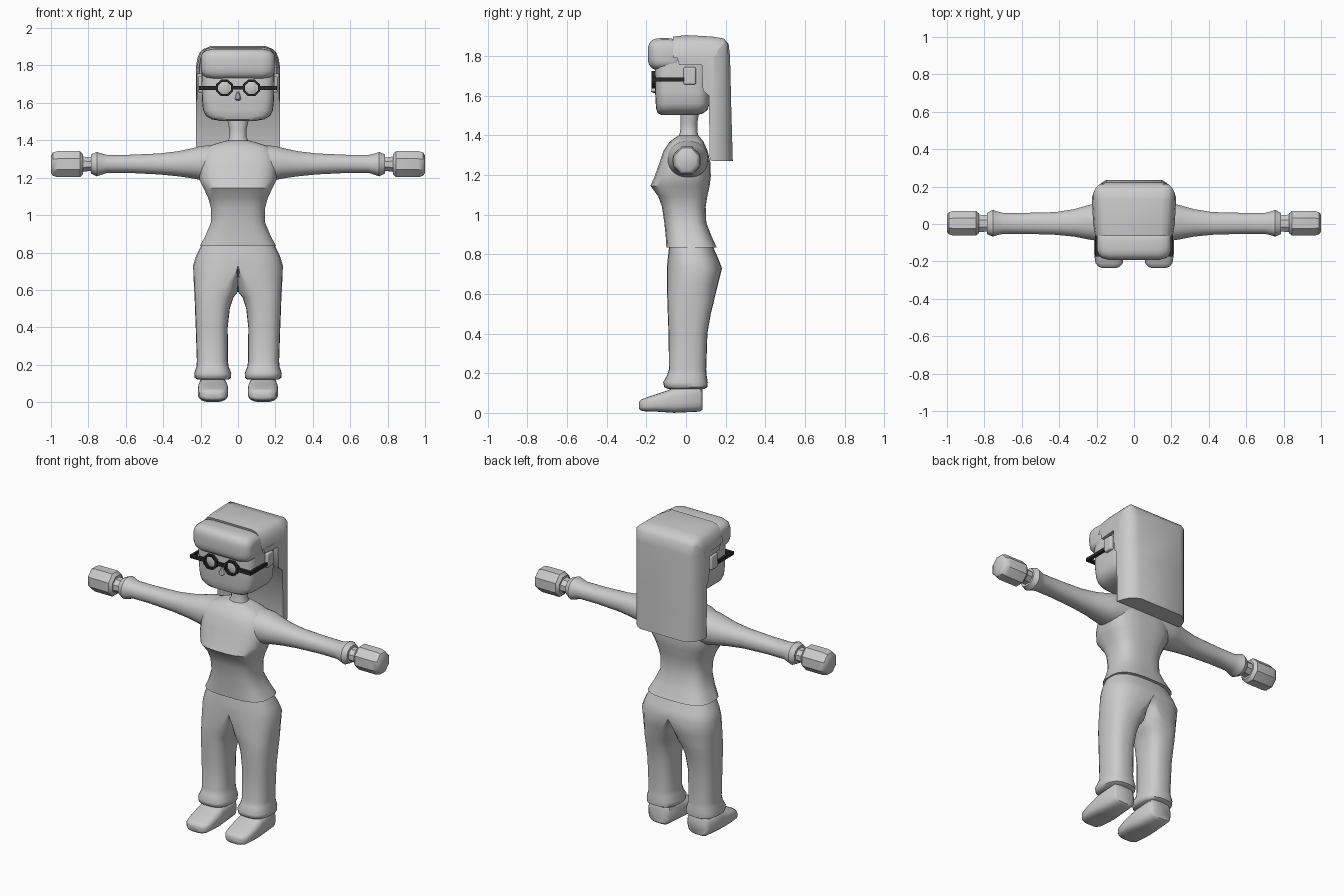
import bpy, bmesh, math


def material(name, c):
    m = bpy.data.materials.new(name)
    m.diffuse_color = (c, c, c, 1)
    return m


GREY = material("plain grey", 0.6)
BLACK = material("glasses black", 0.02)


def finish(bm, name, mat=GREY, mirror=False, angle=40, bevel=0):
    bmesh.ops.recalc_face_normals(bm, faces=bm.faces[:])
    me = bpy.data.meshes.new(name)
    bm.to_mesh(me)
    bm.free()
    ob = bpy.data.objects.new(name, me)
    bpy.context.collection.objects.link(ob)
    me.materials.append(mat)
    bpy.ops.object.select_all(action='DESELECT')
    ob.select_set(True)
    bpy.context.view_layer.objects.active = ob
    bpy.ops.object.shade_smooth_by_angle(angle=math.radians(angle))
    if bevel:
        b = ob.modifiers.new("round", 'BEVEL')
        b.width, b.segments = bevel, 4
    if mirror:
        m = ob.modifiers.new("mirror", 'MIRROR')
        m.merge_threshold = 0.0005
    return ob


def skin(rings, caps=True):
    bm = bmesh.new()
    vs = [[bm.verts.new(p) for p in r] for r in rings]
    n = len(vs[0])
    for a, b in zip(vs, vs[1:]):
        for i in range(n):
            j = (i + 1) % n
            bm.faces.new((a[i], a[j], b[j], b[i]))
    if caps:
        bm.faces.new(vs[0])
        bm.faces.new(vs[-1])
    return bm


def spow(v, n):
    return math.copysign(abs(v) ** (2 / n), v)


def loft(name, axis, stations, n=2.6, seg=24, **kw):
    """Rounded sections (position, a0, a1, b0, b1) stacked along an axis."""
    rings = []
    for t, a0, a1, b0, b1 in stations:
        ring = []
        for i in range(seg):
            w = 2 * math.pi * (i + 0.5) / seg
            a = (a0 + a1) / 2 + (a1 - a0) / 2 * spow(math.cos(w), n)
            b = (b0 + b1) / 2 + (b1 - b0) / 2 * spow(math.sin(w), n)
            ring.append({'x': (t, a, b), 'y': (a, t, b), 'z': (a, b, t)}[axis])
        rings.append(ring)
    return finish(skin(rings), name, **kw)


def upright(rows):
    """Symmetric sections given as (z, half width, y0, y1)."""
    return [(z, -w, w, y0, y1) for z, w, y0, y1 in rows]


def box(name, x0, x1, y0, y1, z0, z1, **kw):
    bm = bmesh.new()
    bmesh.ops.create_cube(bm, size=1)
    for v in bm.verts:
        v.co = ((x0 + x1) / 2 + v.co.x * (x1 - x0), (y0 + y1) / 2 + v.co.y * (y1 - y0),
                (z0 + z1) / 2 + v.co.z * (z1 - z0))
    return finish(bm, name, **kw)


# Shirt body, with flared hem, waist, bust and shoulders
loft("shirt", 'z', upright([
    (0.835, 0.205, -0.10, 0.155), (0.89, 0.175, -0.103, 0.13), (0.96, 0.146, -0.11, 0.103),
    (1.04, 0.146, -0.122, 0.10), (1.09, 0.16, -0.14, 0.108), (1.145, 0.185, -0.18, 0.12),
    (1.19, 0.208, -0.16, 0.126), (1.26, 0.21, -0.135, 0.124), (1.32, 0.2, -0.115, 0.11),
    (1.365, 0.17, -0.085, 0.09), (1.385, 0.11, -0.06, 0.075), (1.40, 0.055, -0.035, 0.06)]), n=3)

# Sleeves, wrists and hands
loft("sleeve", 'x', [
    (0.10, -0.10, 0.115, 1.19, 1.378), (0.20, -0.09, 0.112, 1.187, 1.37),
    (0.25, -0.082, 0.10, 1.197, 1.357), (0.32, -0.068, 0.08, 1.207, 1.342),
    (0.42, -0.058, 0.064, 1.217, 1.33), (0.58, -0.053, 0.06, 1.225, 1.323),
    (0.70, -0.053, 0.06, 1.225, 1.322), (0.73, -0.06, 0.067, 1.215, 1.33),
    (0.755, -0.068, 0.076, 1.207, 1.338), (0.785, -0.055, 0.06, 1.222, 1.325)],
    n=2.2, mirror=True)
loft("wrist", 'x', [(0.76, -0.045, 0.052, 1.23, 1.315), (0.80, -0.045, 0.052, 1.232, 1.312),
                    (0.85, -0.05, 0.055, 1.225, 1.32)], n=2, seg=8, mirror=True)
loft("hand", 'x', [(0.828, -0.052, 0.06, 1.215, 1.33), (0.845, -0.068, 0.076, 1.197, 1.348),
                   (0.965, -0.068, 0.076, 1.197, 1.348), (0.99, -0.06, 0.068, 1.205, 1.34),
                   (1.0, -0.045, 0.053, 1.222, 1.322)], n=2, seg=8, mirror=True)


# Trousers: one leg that opens into half of the hips, mirrored
def leg_ring(z, inner, mid, outer, y0, y1):
    ring = []
    for i in range(24):
        w = 2 * math.pi * i / 24 - math.pi / 2
        c = spow(math.cos(w), 2.6)
        r = outer - mid if i <= 12 else mid - inner
        ring.append((mid + r * c, (y0 + y1) / 2 + (y1 - y0) / 2 * spow(math.sin(w), 2.6), z))
    return ring


trousers = skin([leg_ring(*s) for s in [
    (0.12, 0.05, 0.135, 0.215, -0.09, 0.09), (0.13, 0.037, 0.135, 0.232, -0.11, 0.108),
    (0.155, 0.036, 0.135, 0.234, -0.115, 0.11), (0.19, 0.05, 0.135, 0.222, -0.095, 0.104),
    (0.22, 0.054, 0.135, 0.22, -0.086, 0.102), (0.40, 0.055, 0.135, 0.226, -0.088, 0.108),
    (0.50, 0.044, 0.13, 0.23, -0.092, 0.125), (0.56, 0.024, 0.12, 0.232, -0.094, 0.14),
    (0.59, 0.0, 0.10, 0.234, -0.095, 0.147), (0.65, 0.0, 0.05, 0.237, -0.097, 0.162),
    (0.73, 0.0, 0.0, 0.24, -0.097, 0.182), (0.78, 0.0, 0.0, 0.225, -0.092, 0.162),
    (0.84, 0.0, 0.0, 0.195, -0.085, 0.135)]])
bmesh.ops.delete(trousers, geom=[f for f in trousers.faces
                                 if all(abs(v.co.x) < 1e-5 for v in f.verts)], context='FACES')
bmesh.ops.remove_doubles(trousers, verts=trousers.verts[:], dist=0.0005)
finish(trousers, "trousers", mirror=True, angle=55)

# Shoes
loft("shoe", 'y', [
    (0.082, 0.075, 0.197, 0.015, 0.12), (0.07, 0.06, 0.208, 0.006, 0.14),
    (-0.06, 0.055, 0.213, 0.0, 0.128), (-0.09, 0.052, 0.215, 0.002, 0.115),
    (-0.15, 0.052, 0.215, 0.006, 0.095), (-0.21, 0.06, 0.206, 0.008, 0.074),
    (-0.228, 0.075, 0.19, 0.012, 0.066), (-0.236, 0.095, 0.17, 0.02, 0.055)],
    n=3.2, mirror=True, angle=50)

# Neck and head
loft("neck", 'z', upright([(1.37, 0.07, -0.045, 0.07), (1.42, 0.045, -0.03, 0.058),
                           (1.46, 0.047, -0.028, 0.058), (1.54, 0.065, -0.03, 0.07)]), n=2.3, seg=16)
loft("head", 'z', upright([
    (1.503, 0.09, -0.125, 0.06), (1.512, 0.14, -0.143, 0.09), (1.53, 0.172, -0.15, 0.11),
    (1.56, 0.187, -0.153, 0.118), (1.62, 0.193, -0.156, 0.12), (1.74, 0.195, -0.158, 0.12),
    (1.86, 0.19, -0.14, 0.12)]), n=5, seg=32)

# Ears, nose and eyes
box("ear", 0.17, 0.212, -0.012, 0.05, 1.655, 1.745, bevel=0.01, mirror=True)
loft("nose", 'z', upright([(1.612, 0.008, -0.162, -0.14), (1.62, 0.017, -0.178, -0.14),
                           (1.635, 0.015, -0.174, -0.14), (1.66, 0.006, -0.16, -0.14)]), n=2, seg=8)
loft("eye", 'y', [(-0.14, 0.045, 0.099, 1.642, 1.718), (-0.16, 0.045, 0.099, 1.642, 1.718),
                  (-0.165, 0.053, 0.091, 1.652, 1.708)], n=2, seg=16, mirror=True)

# Back hair: side outline swept across, with rounded outer corners
outline = [(-0.065, 1.897), (0.0, 1.905), (0.13, 1.898), (0.19, 1.888), (0.215, 1.86), (0.222, 1.80),
           (0.228, 1.55), (0.236, 1.27), (0.12, 1.275), (0.115, 1.60), (0.085, 1.625),
           (0.08, 1.755), (-0.035, 1.755), (-0.045, 1.82)]
half = [(0.15, 0.3, 2.0), (0.185, 0.212, 1.888), (0.205, 0.192, 1.868),
        (0.218, 0.165, 1.835), (0.225, 0.14, 1.79)]
rings = []
for x, ymax, zmax in [(-x, y, z) for x, y, z in reversed(half)] + half:
    rings.append([(x * (0.92 if y < 0.0 else 0.97 if y < 0.1 else 1),
                   min(y, ymax), min(z, zmax + 0.002 * i / 14))
                  for i, (y, z) in enumerate(outline)])
finish(skin(rings), "back_hair", angle=50)

# Fringe
loft("fringe", 'x', [(s * x, y0, y1, z0, z1) for s, x, y0, y1, z0, z1 in [
    (-1, 0.197, -0.145, -0.04, 1.77, 1.85), (-1, 0.19, -0.165, -0.03, 1.75, 1.868),
    (-1, 0.17, -0.183, -0.03, 1.735, 1.882), (-1, 0.13, -0.193, -0.03, 1.727, 1.89),
    (1, 0.13, -0.193, -0.03, 1.727, 1.89), (1, 0.17, -0.183, -0.03, 1.735, 1.882),
    (1, 0.19, -0.165, -0.03, 1.75, 1.868), (1, 0.197, -0.145, -0.04, 1.77, 1.85)]],
    n=3.2, seg=28, angle=60)

# Glasses: eight-sided rims, bridge, end pieces and temples
rims = []
for k in range(9):
    w = 2 * math.pi * (k + 0.5) / 8
    rims.append([(0.072 + r * math.cos(w), y, 1.68 + r * math.sin(w) * 0.95)
                 for r, y in [(0.05, -0.175), (0.05, -0.155), (0.037, -0.155), (0.037, -0.175)]])
bm = skin(rims, caps=False)
bmesh.ops.remove_doubles(bm, verts=bm.verts[:], dist=0.0001)
finish(bm, "glasses_rim", BLACK, mirror=True, angle=30)
box("glasses_bridge", -0.028, 0.028, -0.173, -0.157, 1.672, 1.69, mat=BLACK)
box("glasses_end_piece", 0.115, 0.208, -0.173, -0.155, 1.67, 1.69, mat=BLACK, mirror=True)
box("glasses_temple", 0.192, 0.208, -0.172, -0.005, 1.67, 1.69, mat=BLACK, mirror=True)
